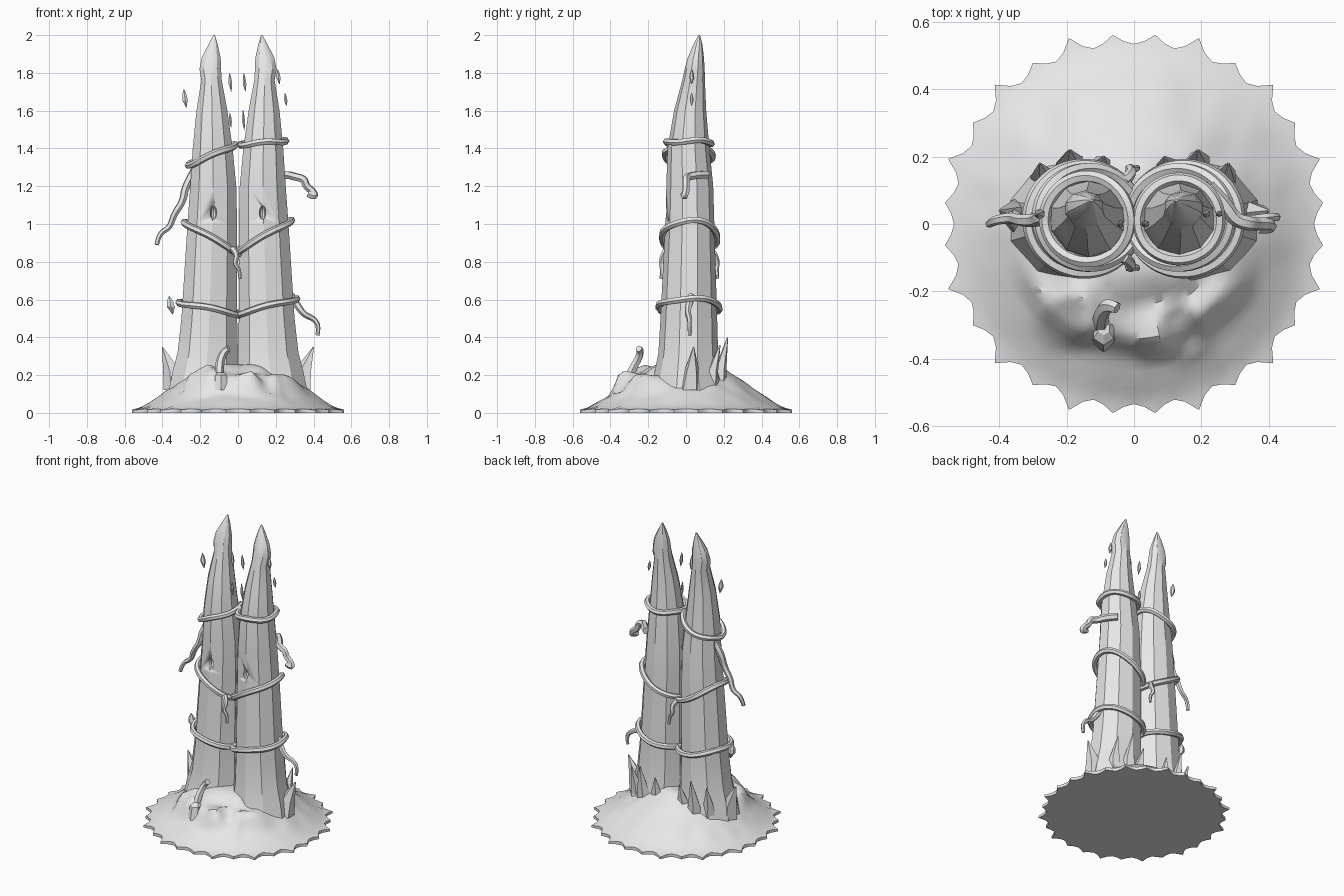
import bpy, bmesh, math
from mathutils import Vector, noise

if "Cube" in bpy.data.objects:
    bpy.data.objects.remove(bpy.data.objects["Cube"])

stone = bpy.data.materials.new("pale_grey_stone")
stone.use_nodes = True
GREY = (0.8, 0.8, 0.8, 1)
stone.diffuse_color = GREY
stone.node_tree.nodes["Principled BSDF"].inputs["Base Color"].default_value = GREY


def finish(obj, angle):
    obj.data.materials.clear()
    obj.data.materials.append(stone)
    bpy.ops.object.select_all(action='DESELECT')
    obj.select_set(True)
    bpy.context.view_layer.objects.active = obj
    bpy.ops.object.shade_smooth_by_angle(angle=math.radians(angle))
    return obj


def from_bmesh(name, bm, angle):
    bmesh.ops.recalc_face_normals(bm, faces=bm.faces)
    mesh = bpy.data.meshes.new(name)
    bm.to_mesh(mesh)
    bm.free()
    obj = bpy.data.objects.new(name, mesh)
    bpy.context.collection.objects.link(obj)
    return finish(obj, angle)


def skin(name, rings, angle):
    """Join a stack of point rings into a closed solid."""
    bm = bmesh.new()
    rows = [[bm.verts.new(p) for p in ring] for ring in rings]
    n = len(rows[0])
    for a, b in zip(rows, rows[1:]):
        for i in range(n):
            j = (i + 1) % n
            bm.faces.new((a[i], a[j], b[j], b[i]))
    bm.faces.new(rows[0])
    bm.faces.new(rows[-1])
    return from_bmesh(name, bm, angle)


def loft(name, sections, sides, angle=30):
    """Each section is z, centre x, centre y, radius x, radius y."""
    turn = 2 * math.pi / sides
    rings = [[(cx + rx * math.cos((i + .5) * turn), cy + ry * math.sin((i + .5) * turn), z)
              for i in range(sides)] for z, cx, cy, rx, ry in sections]
    return skin(name, rings, angle)


def tube(name, points, radius, taper=1.0, closed=False):
    curve = bpy.data.curves.new(name, 'CURVE')
    curve.dimensions = '3D'
    curve.bevel_depth = radius
    curve.bevel_resolution = 1
    curve.use_fill_caps = True
    curve.resolution_u = 4
    spline = curve.splines.new('NURBS')
    spline.points.add(len(points) - 1)
    for i, (point, co) in enumerate(zip(spline.points, points)):
        point.co = (*co, 1)
        point.radius = 1 + (taper - 1) * i / (len(points) - 1)
    spline.use_cyclic_u = closed
    spline.use_endpoint_u = not closed
    spline.order_u = 3
    obj = bpy.data.objects.new(name, curve)
    bpy.context.collection.objects.link(obj)
    bpy.ops.object.select_all(action='DESELECT')
    obj.select_set(True)
    bpy.context.view_layer.objects.active = obj
    bpy.ops.object.convert(target='MESH')
    return finish(bpy.context.object, 50)


def interpolate(table, x):
    for a, b in zip(table, table[1:]):
        if x <= b[0]:
            t = max(0, (x - a[0]) / (b[0] - a[0]))
            return [p + (q - p) * t for p, q in zip(a, b)]
    return list(table[-1])


def smooth(lo, hi, x):
    t = min(1, max(0, (x - lo) / (hi - lo)))
    return t * t * (3 - 2 * t)


# Mound with a spiky rim, a raised shelf at the front and two hollows
SLOPE = [(0, .26), (.15, .255), (.2, .235), (.27, .19), (.33, .15), (.4, .1),
         (.47, .055), (.53, .022), (.6, .012)]
SPIKES = 28


def mound_height(x, y):
    r = math.hypot(x, y)
    base = interpolate(SLOPE, r)[1]
    front = smooth(.15, .75, -y / max(r, .01))
    shelf = .2 + .04 * math.exp(-((x + .14) ** 2 + (y + .2) ** 2) / .01)
    shelf += .01 * math.sin(x * 30)
    edge = .36 + .015 * math.sin(x * 22)
    keep = front * (1 - smooth(edge - .03, edge + .04, r))
    base += keep * max(0, shelf - base)
    for cx, cy in ((.14, -.31), (-.2, -.28)):
        d = math.hypot(x - cx, y - cy)
        base += .012 * math.exp(-((d - .07) / .02) ** 2) - .025 * math.exp(-(d / .045) ** 2)
    lumps = noise.noise(Vector((x, y, 0)) * 9) * .012 * smooth(.55, .4, r) if r < .5 else 0
    return base + lumps


def mound_ring(t, floor=False):
    ring = []
    for i in range(SPIKES * 4):
        u = i / 4
        a = math.radians(45) + u * 2 * math.pi / SPIKES
        tip = .05 if round(u) % 7 in (0, 2, 5) else .03
        r = .535 * t + tip * (1 - abs(math.sin(math.pi * u))) * smooth(.8, 1, t)
        x, y = r * math.cos(a), r * math.sin(a)
        ring.append((x, y, 0 if floor else mound_height(x, y)))
    return ring


STEPS = 22
skin("mound", [mound_ring(1, True)] + [mound_ring(1 - k / STEPS) for k in range(STEPS)], 40)

# Twin towers, each with a hollow eye slot
TOWER = [(.1, .18, .01, .2, .2), (.22, .17, .01, .185, .175), (.32, .16, .012, .168, .158),
         (.5, .152, .015, .155, .15), (1, .136, .02, .138, .13), (1.2, .131, .02, .128, .124),
         (1.4, .134, .013, .111, .111), (1.6, .138, .022, .086, .085),
         (1.76, .14, .04, .057, .06), (1.82, .147, .046, .06, .053), (1.88, .142, .052, .053, .043),
         (1.95, .132, .063, .026, .024), (2, .126, .07, .004, .004)]


def mirrored(sections, side):
    return [(z, side * x, *rest) for z, x, *rest in sections]


for side, label in ((1, "left"), (-1, "right")):
    tower = loft(label + "_tower", mirrored(TOWER, side), 10, 32)
    bm = bmesh.new()
    bmesh.ops.create_uvsphere(bm, u_segments=10, v_segments=6, radius=1)
    bmesh.ops.scale(bm, vec=(.018, .035, .038), verts=bm.verts)
    bmesh.ops.translate(bm, vec=(side * .13, -.108, 1.06), verts=bm.verts)
    cutter = from_bmesh("eye_cutter", bm, 30)
    cutter.hide_render = True
    cut = tower.modifiers.new("eye", 'BOOLEAN')
    cut.operation = 'DIFFERENCE'
    cut.object = cutter
    bpy.context.view_layer.objects.active = tower
    bpy.ops.object.modifier_apply(modifier=cut.name)
    bpy.data.objects.remove(cutter)

    # Crown of spikes around the foot: base x, y, tip x, y, z, width
    crown = [(.335, .02, .4, .04, .35, .06), (.09, .16, .09, .2, .34, .045),
             (.18, .17, .19, .22, .4, .05), (.26, .13, .28, .18, .36, .045)]
    for k, (bx, by, tx, ty, tz, w) in enumerate(crown):
        loft(f"{label}_foot_spike_{k}",
             mirrored([(.12, bx, by, w, w), (.22, bx + .01, by + .01, w * .85, w * .7),
                       (tz, tx, ty, .003, .003)], side), 5, 20)

# Vines wound around each tower: side, outer height, inner height
VINES = [(-1, 1.31, 1.42), (1, 1.44, 1.42), (-1, 1.01, .84), (1, 1.02, .85),
         (-1, .585, .52), (1, .605, .52)]
for k, (side, outer, inner) in enumerate(VINES):
    path = []
    for i in range(24):
        a = i * math.pi / 12
        z = (outer + inner) / 2 + (outer - inner) / 2 * math.cos(a) + .006 * math.sin(3 * a)
        _, cx, cy, rx, ry = interpolate(TOWER, z)
        path.append((side * (cx + (rx + .014) * math.cos(a)), cy + (ry + .014) * math.sin(a), z))
    tube(f"vine_ring_{k}", path, .018, closed=True)

# Loose vine ends
tube("left_upper_tendril", [(.22, .11, 1.26), (.27, .06, 1.26), (.3, .01, 1.25), (.35, 0, 1.24),
                            (.36, 0, 1.2), (.4, 0, 1.17), (.41, -.01, 1.14), (.37, -.01, 1.16)], .023, .8)
tube("right_upper_tendril", [(-.23, .03, 1.28), (-.28, .02, 1.2), (-.29, .01, 1.12), (-.34, .01, 1.05),
                             (-.36, .02, .98), (-.42, .01, .95), (-.43, 0, .89)], .024, .5)
tube("left_lower_tendril", [(.28, .03, .62), (.32, .01, .56), (.35, .01, .52), (.4, .02, .5),
                            (.43, .02, .46), (.42, .02, .41)], .021, .5)
for y, label in ((-.11, "front"), (.14, "back")):
    tube(label + "_hanging_tendril", [(-.03, y * .9, .87), (0, y * 1.1, .84), (-.02, y * 1.2, .79),
                                      (.01, y * 1.15, .76), (.01, y * 1.2, .71)], .018, .45)

# Curled sprout on the front shelf
loft("sprout_stump", [(.12, -.09, -.33, .04, .05), (.2, -.09, -.32, .035, .04),
                      (.215, -.09, -.31, .02, .02)], 6, 25)
tube("sprout", [(-.1, -.31, .17), (-.1, -.28, .24), (-.09, -.25, .29), (-.07, -.24, .33),
                (-.05, -.25, .34)], .026, .7)

# Floating shards: x, y, centre height, half height, half width
SHARDS = [(-.28, .03, 1.665, .05, .016), (-.04, 0, 1.75, .05, .011), (.035, 0, 1.75, .05, .011),
          (.215, .03, 1.78, .04, .012), (.253, .03, 1.66, .035, .01), (-.04, 0, 1.55, .04, .009),
          (.03, 0, 1.55, .055, .009), (-.355, .02, .57, .05, .024)]
for k, (x, y, z, h, w) in enumerate(SHARDS):
    loft(f"shard_{k}", [(z - h, x + w * .4, y, .001, .001), (z - h * .2, x, y, w, w),
                        (z + h * .4, x - w * .2, y, w * .8, w * .8),
                        (z + h, x - w * .4, y, .001, .001)], 6, 20)
